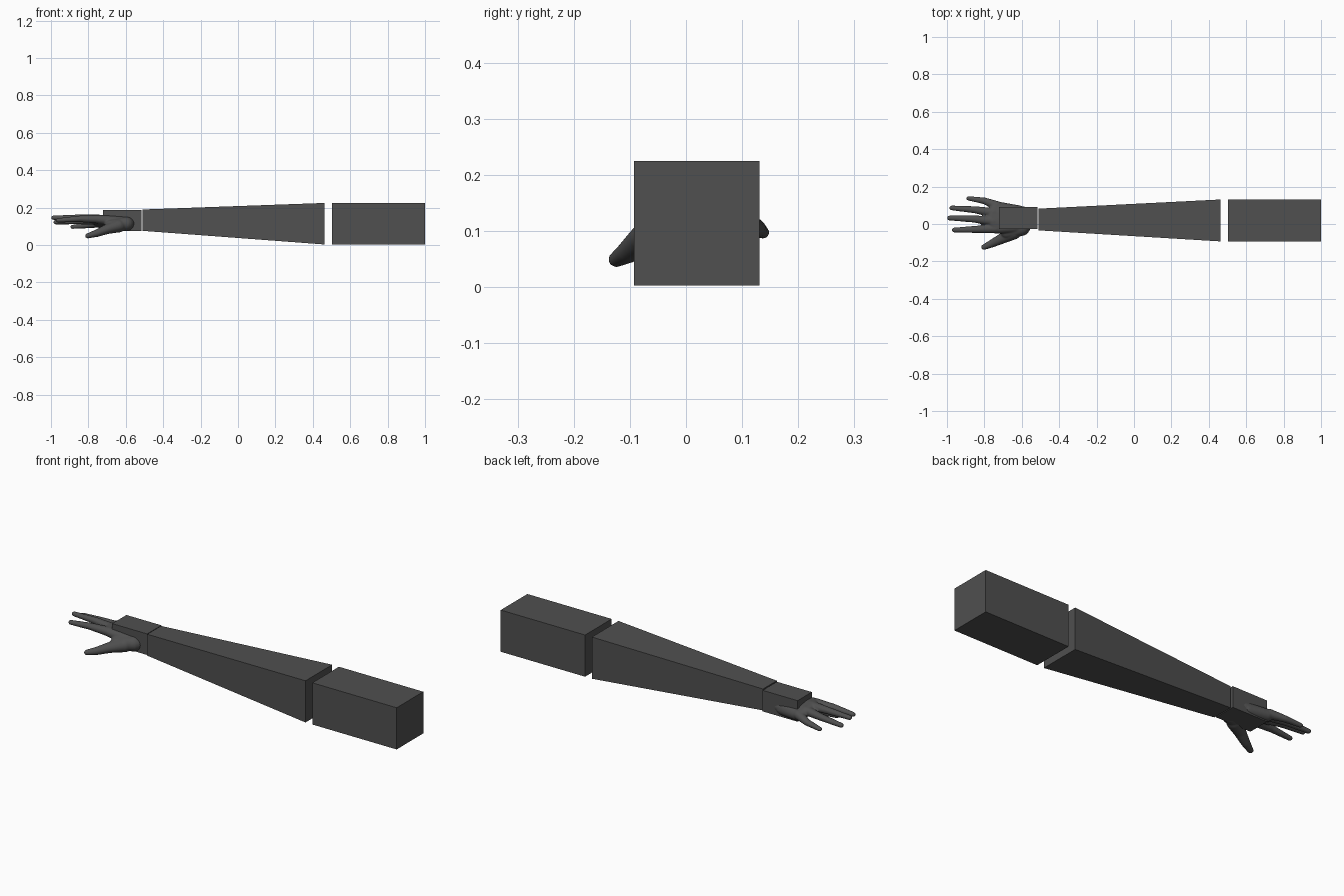
import bpy, bmesh
from mathutils import Vector, Matrix

if "Cube" in bpy.data.objects:
    bpy.data.objects.remove(bpy.data.objects["Cube"])

grey = bpy.data.materials.new("dark grey")
grey.diffuse_color = (0.08, 0.08, 0.08, 1)
grey.use_nodes = True
grey.node_tree.nodes["Principled BSDF"].inputs["Base Color"].default_value = grey.diffuse_color


def finish(name, bm):
    me = bpy.data.meshes.new(name)
    bm.to_mesh(me)
    bm.free()
    ob = bpy.data.objects.new(name, me)
    bpy.context.collection.objects.link(ob)
    me.materials.append(grey)
    return ob


def block(name, x0, x1, end0, end1):
    """Four-sided block along x; each end is (y0, y1, z0, z1)."""
    bm = bmesh.new()
    for x, (y0, y1, z0, z1) in ((x0, end0), (x1, end1)):
        for y in (y0, y1):
            for z in (z0, z1):
                bm.verts.new((x, y, z))
    bmesh.ops.convex_hull(bm, input=bm.verts)
    bmesh.ops.dissolve_limit(bm, angle_limit=0.01, verts=bm.verts, edges=bm.edges)
    return finish(name, bm)


# Arm sections
big = (-0.093, 0.131, 0.003, 0.225)
small = (-0.034, 0.082, 0.076, 0.190)
block("upper_arm", 0.503, 1.0, big, big)
block("forearm", -0.511, 0.463, small, big)
wrist = (-0.028, 0.092, 0.076, 0.188)
block("wrist", -0.722, -0.516, wrist, wrist)

# Hand: hulls around neighbouring balls, fused into one smooth skin
hand = bmesh.new()


def hull(balls):
    """Wrap balls (x, y, z, radius, flatness) in one convex skin."""
    part = bmesh.new()
    for x, y, z, r, flat in balls:
        m = Matrix.Translation((x, y, z)) @ Matrix.Diagonal((r, r, r * flat, 1))
        bmesh.ops.create_uvsphere(part, u_segments=16, v_segments=10, radius=1, matrix=m)
    res = bmesh.ops.convex_hull(part, input=part.verts)
    loose = {g for g in res["geom_interior"] + res["geom_unused"]
             if isinstance(g, bmesh.types.BMVert)}
    bmesh.ops.delete(part, geom=list(loose), context="VERTS")
    me = bpy.data.meshes.new("part")
    part.to_mesh(me)
    part.free()
    hand.from_mesh(me)
    bpy.data.meshes.remove(me)


def finger(points):
    """Tapered chain of joints (x, y, z, radius)."""
    for a, b in zip(points, points[1:]):
        hull([(*a, 0.9), (*b, 0.9)])


# Palm, heel and thumb base
hull([(-0.74, 0.092, 0.118, 0.026, 0.9), (-0.76, 0.055, 0.132, 0.026, 0.9),
      (-0.76, 0.012, 0.140, 0.026, 0.9), (-0.74, -0.025, 0.137, 0.026, 0.9),
      (-0.60, 0.06, 0.115, 0.036, 0.9), (-0.60, -0.01, 0.12, 0.038, 0.9)])
hull([(-0.60, -0.02, 0.113, 0.044, 0.9), (-0.68, -0.045, 0.105, 0.034, 0.9),
      (-0.57, 0.01, 0.12, 0.028, 0.9)])
hull([(-0.62, 0.065, 0.108, 0.036, 0.9), (-0.72, 0.085, 0.112, 0.034, 0.9)])

# Fingers and thumb
finger([(-0.73, 0.096, 0.118, 0.026), (-0.80, 0.124, 0.106, 0.018), (-0.885, 0.137, 0.097, 0.012)])
finger([(-0.75, 0.06, 0.132, 0.026), (-0.85, 0.076, 0.128, 0.019), (-0.975, 0.086, 0.122, 0.013)])
finger([(-0.75, 0.015, 0.140, 0.026), (-0.86, 0.027, 0.146, 0.019), (-0.987, 0.032, 0.146, 0.013)])
finger([(-0.74, -0.024, 0.138, 0.026), (-0.85, -0.029, 0.140, 0.019), (-0.962, -0.032, 0.132, 0.013)])
finger([(-0.64, -0.042, 0.103, 0.040), (-0.70, -0.075, 0.085, 0.029),
        (-0.755, -0.102, 0.063, 0.022), (-0.803, -0.124, 0.049, 0.015)])

hand_ob = finish("hand", hand)
remesh = hand_ob.modifiers.new("fuse", "REMESH")
remesh.mode = "VOXEL"
remesh.voxel_size = 0.004
remesh.use_smooth_shade = True
soften = hand_ob.modifiers.new("soften", "SMOOTH")
soften.factor = 0.5
soften.iterations = 6
